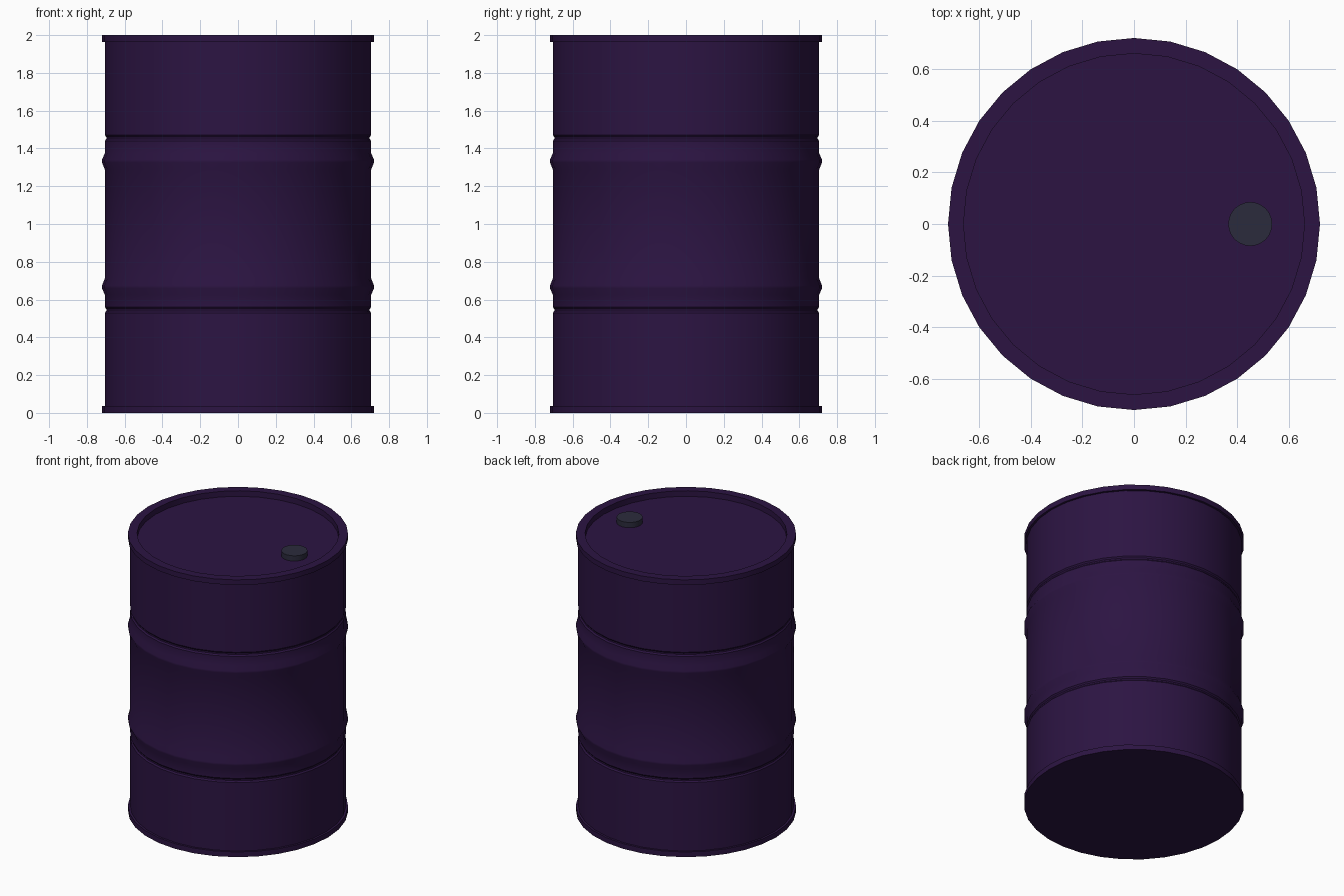
import bpy, bmesh, math

if "Cube" in bpy.data.objects:
    bpy.data.objects.remove(bpy.data.objects["Cube"])

SIDES = 32


def material(name, color):
    m = bpy.data.materials.new(name)
    m.diffuse_color = (*color, 1)
    m.use_nodes = True
    m.node_tree.nodes["Principled BSDF"].inputs["Base Color"].default_value = m.diffuse_color
    return m


def lathe(name, profile, sides, mat, location=(0, 0, 0)):
    """Revolve (radius, z) points around z and close both ends with caps."""
    bm = bmesh.new()
    rings = []
    for r, z in profile:
        rings.append([bm.verts.new((r * math.cos(2 * math.pi * i / sides),
                                    r * math.sin(2 * math.pi * i / sides), z))
                      for i in range(sides)])
    for a, b in zip(rings, rings[1:]):
        for i in range(sides):
            j = (i + 1) % sides
            bm.faces.new((a[i], a[j], b[j], b[i]))
    bm.faces.new(rings[0][::-1])
    bm.faces.new(rings[-1])
    bmesh.ops.recalc_face_normals(bm, faces=bm.faces)
    mesh = bpy.data.meshes.new(name)
    bm.to_mesh(mesh)
    bm.free()
    mesh.materials.append(mat)
    obj = bpy.data.objects.new(name, mesh)
    obj.location = location
    bpy.context.collection.objects.link(obj)
    bpy.ops.object.select_all(action='DESELECT')
    obj.select_set(True)
    bpy.context.view_layer.objects.active = obj
    bpy.ops.object.shade_smooth_by_angle(angle=math.radians(30))
    return obj


purple = material("purple_paint", (0.025, 0.007, 0.055))
dark = material("dark_cap", (0.024, 0.024, 0.045))

# Lower half of the wall: bottom lip, groove, rolled ridge; mirrored about z = 1
lower = [(0.72, 0), (0.72, 0.037), (0.705, 0.037),
         (0.705, 0.53), (0.697, 0.54), (0.697, 0.55), (0.705, 0.56),
         (0.705, 0.625), (0.72, 0.66), (0.72, 0.674), (0.705, 0.712)]
upper = [(r, 2 - z) for r, z in reversed(lower)]
# Recessed lid inside the top rim
lid = [(0.66, 2.0), (0.66, 1.96)]
lathe("barrel_body", lower + upper + lid, SIDES, purple)

# Bung cap on the lid
lathe("bung_cap", [(0.085, 0), (0.085, 0.038)], 24, dark, (0.45, 0, 1.96))
